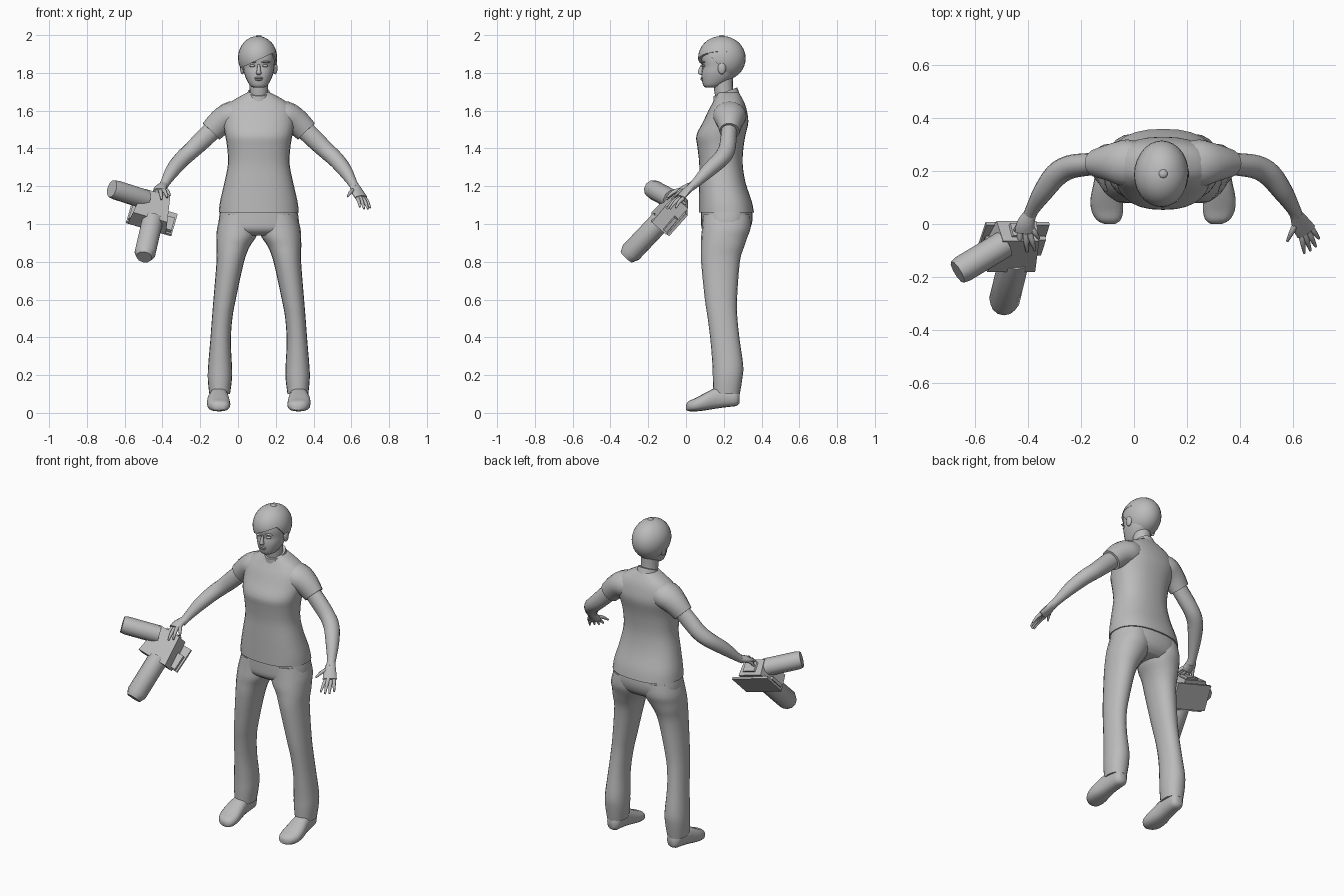
import bpy, bmesh, math
from mathutils import Vector, Matrix

if "Cube" in bpy.data.objects:
    bpy.data.objects.remove(bpy.data.objects["Cube"])

MID = 0.11  # centre line of the figure
X, Y, Z = Vector((1, 0, 0)), Vector((0, 1, 0)), Vector((0, 0, 1))

grey = bpy.data.materials.new("plain_grey")
grey.use_nodes = True
grey.diffuse_color = (0.5, 0.5, 0.5, 1)
grey.node_tree.nodes["Principled BSDF"].inputs["Base Color"].default_value = (0.5, 0.5, 0.5, 1)


def finish(name, bm, angle=50):
    bmesh.ops.recalc_face_normals(bm, faces=bm.faces)
    mesh = bpy.data.meshes.new(name)
    bm.to_mesh(mesh)
    bm.free()
    mesh.materials.append(grey)
    ob = bpy.data.objects.new(name, mesh)
    bpy.context.collection.objects.link(ob)
    bpy.ops.object.select_all(action='DESELECT')
    ob.select_set(True)
    bpy.context.view_layer.objects.active = ob
    bpy.ops.object.shade_smooth_by_angle(angle=math.radians(angle))
    return ob


def smooth_path(rows, steps):
    """Catmull-Rom interpolation through rows of numbers."""
    rows = [Vector(r) for r in rows]
    out = []
    for i in range(len(rows) - 1):
        a, b, c, d = (rows[max(0, min(len(rows) - 1, i + k))] for k in (-1, 0, 1, 2))
        for s in range(steps):
            t = s / steps
            out.append(b + (c - a) * (t / 2) + (a * 2 - b * 5 + c * 4 - d) * (t * t / 2)
                       + (b * 3 - a - c * 3 + d) * (t ** 3 / 2))
    return out + [rows[-1]]


def loft(name, rows, sides=16, axes=None, power=1.0, steps=3, angle=50):
    """Skin over ellipses (x, y, z, half width, half depth)."""
    rows = smooth_path(rows, steps)
    bm = bmesh.new()
    rings = []
    for i, r in enumerate(rows):
        centre = Vector(r[:3])
        if axes:
            u, v = axes
        else:
            ahead, behind = rows[min(i + 1, len(rows) - 1)], rows[max(i - 1, 0)]
            t = (Vector(ahead[:3]) - Vector(behind[:3])).normalized()
            u = t.cross(Z).normalized()
            v = u.cross(t)
        ring = []
        for k in range(sides):
            c, s = math.cos(math.tau * k / sides), math.sin(math.tau * k / sides)
            c, s = (math.copysign(abs(q) ** power, q) for q in (c, s))
            ring.append(bm.verts.new(centre + u * c * max(r[3], .004) + v * s * max(r[4], .004)))
        rings.append(ring)
    for lo, hi in zip(rings, rings[1:]):
        for k in range(sides):
            j = (k + 1) % sides
            bm.faces.new((lo[k], lo[j], hi[j], hi[k]))
    bm.faces.new(rings[0])
    bm.faces.new(rings[-1])
    return finish(name, bm, angle)


def stack(name, rows, x=MID, **kw):
    """Horizontal rings given as (height, half width, front, back)."""
    return loft(name, [(x, (f + b) / 2, z, w, (b - f) / 2) for z, w, f, b in rows],
                axes=(X, Y), **kw)


def ellipsoid(name, centre, size, cuts=(), segments=20):
    bm = bmesh.new()
    bmesh.ops.create_uvsphere(bm, u_segments=segments, v_segments=segments // 2 + 2, radius=1)
    bmesh.ops.transform(bm, matrix=Matrix.Translation(centre) @ Matrix.Diagonal((*size, 1)), verts=bm.verts)
    for point, normal in cuts:
        cut = bmesh.ops.bisect_plane(bm, geom=bm.verts[:] + bm.edges[:] + bm.faces[:],
                                     plane_co=point, plane_no=normal, clear_inner=True)
        edges = [e for e in cut["geom_cut"] if isinstance(e, bmesh.types.BMEdge)]
        bmesh.ops.holes_fill(bm, edges=edges)
    return finish(name, bm)


# Shirt body, collar and hips
stack("shirt", [(1.06, .212, .07, .36), (1.12, .205, .07, .348), (1.22, .182, .07, .315),
                (1.32, .163, .07, .30), (1.41, .168, .06, .305), (1.47, .178, .055, .315),
                (1.54, .19, .09, .33), (1.60, .185, .118, .322), (1.64, .155, .14, .31),
                (1.67, .11, .155, .295), (1.695, .062, .165, .28)], sides=28, power=.85)
loft("collar", [(MID, .215, 1.66, .067, .075), (MID, .208, 1.70, .058, .067)],
     axes=(X, Vector((0, .94, .34))), sides=20)
stack("trouser_hips", [(1.075, .203, .08, .35), (1.02, .212, .08, .352), (.97, .205, .085, .335),
                       (.94, .15, .12, .30)], sides=28, power=.85)

# Neck and face
loft("neck", [(MID, .215, 1.64, .052, .052), (MID, .20, 1.70, .049, .05),
              (MID, .195, 1.80, .052, .055)], axes=(X, Y))
stack("head", [(1.722, .024, .105, .16), (1.732, .045, .092, .19), (1.765, .065, .084, .24),
               (1.80, .078, .083, .265), (1.835, .083, .088, .275), (1.88, .086, .082, .285),
               (1.94, .075, .10, .27), (1.97, .03, .15, .22)], sides=20, power=.9)
loft("nose", [(MID, .086, 1.845, .007, .006), (MID, .077, 1.815, .010, .012),
              (MID, .077, 1.797, .014, .014), (MID, .086, 1.789, .008, .006)], sides=10, axes=(X, Y))
for z, w in ((1.773, .024), (1.764, .020)):
    ellipsoid("lip", (MID, .087, z), (w, .010, .006), segments=12)
for s, side in ((1, "left"), (-1, "right")):
    ellipsoid(side + "_ear", (MID + s * .087, .19, 1.825), (.012, .022, .033), segments=12)
    ellipsoid(side + "_eye", (MID + s * .034, .094, 1.838), (.016, .012, .007), segments=12)
    ellipsoid(side + "_brow", (MID + s * .036, .092, 1.858), (.025, .012, .006), segments=12)

# Short hair: back cap, swept fringe and crown tuft
ellipsoid("hair_back", (.105, .192, 1.877), (.102, .124, .118),
          [((MID, .165, 1.85), (0, .75, .66))], segments=28)
ellipsoid("hair_fringe", (.104, .187, 1.88), (.104, .123, .115),
          [((.02, .1, 1.828), (-.42, 0, .9)), ((.1, .25, 1.86), (0, -.5, .85))], segments=28)
ellipsoid("crown_tuft", (MID, .19, 1.99), (.018, .018, .011), segments=10)

for s, side in ((1, "left"), (-1, "right")):
    # Trouser leg
    leg = [(1.05, .115, .31, .09, .34), (.98, .11, .33, .085, .342), (.93, .125, .334, .08, .325),
           (.88, .158, .335, .08, .308), (.80, .188, .334, .08, .285), (.60, .232, .35, .10, .27),
           (.50, .25, .358, .115, .272), (.38, .258, .367, .13, .285), (.25, .252, .378, .14, .303),
           (.18, .252, .38, .142, .298), (.10, .262, .372, .145, .285)]
    loft(side + "_trouser_leg", [(MID + s * ((a + b) / 2 - MID), (f + k) / 2, z, (b - a) / 2, (k - f) / 2)
                                 for z, a, b, f, k in leg], axes=(X, Y), sides=20, power=.92)
    # Shoe, skinned from toe to heel
    foot = [(.312, .0, .030, .02, .015), (.316, .015, .036, .045, .027), (.321, .05, .043, .06, .035),
            (.324, .10, .059, .060, .046), (.322, .16, .078, .050, .055), (.318, .22, .083, .045, .052),
            (.316, .265, .083, .040, .047), (.316, .283, .083, .022, .032)]
    loft(side + "_shoe", [(MID + s * (x - MID), *r) for x, *r in foot], axes=(X, Z), power=.8)
    # Sleeve and bare arm
    sleeve = [(.17, .225, 1.575, .075, .075), (.25, .23, 1.572, .09, .078),
              (.31, .232, 1.54, .072, .070), (.362, .23, 1.49, .053, .062)]
    arm = [(.33, .23, 1.52, .042, .05), (.40, .225, 1.453, .043, .05), (.465, .215, 1.39, .045, .046),
           (.515, .185, 1.345, .045, .043), (.565, .12, 1.285, .038, .038),
           (.605, .055, 1.22, .026, .025), (.62, .02, 1.19, .025, .020)]
    for name, rows in (("sleeve", sleeve), ("arm", arm)):
        loft(f"{side}_{name}", [(MID + s * (x - MID), *r) for x, *r in rows])

# Hands: palm rows, then finger paths (knuckle, tip)
hands = {
    "left": ([(.615, .035, 1.205, .025, .020), (.632, 0, 1.17, .036, .018), (.652, -.03, 1.14, .040, .014)],
             [((.632, -.03, 1.14), (.645, -.11, 1.09)), ((.645, -.035, 1.14), (.668, -.10, 1.08)),
              ((.66, -.03, 1.135), (.688, -.085, 1.08)), ((.67, -.015, 1.135), (.70, -.055, 1.085)),
              ((.615, .005, 1.18), (.58, -.065, 1.145))]),
    "right": ([(-.395, .035, 1.205, .025, .020), (-.41, 0, 1.19, .034, .020), (-.412, -.03, 1.175, .038, .016)],
              [((-.385, -.02, 1.18), (-.36, -.055, 1.15)), ((-.395, -.035, 1.18), (-.375, -.10, 1.14)),
               ((-.41, -.035, 1.175), (-.405, -.105, 1.13)), ((-.43, -.03, 1.17), (-.435, -.09, 1.13)),
               ((-.425, .01, 1.19), (-.455, -.03, 1.14))])}
for side, (palm, fingers) in hands.items():
    loft(side + "_palm", palm, sides=12)
    for root, tip in fingers:
        bend = (Vector(root) + Vector(tip)) / 2 + Z * .008
        loft(side + "_finger", [(*root, .012, .012), (*bend, .010, .010), (*tip, .005, .005)], sides=8)

# Hand-held machine: local x is width, y runs down its length, z faces up and forward
wide = Vector((.96, 0, -.28)).normalized()
down = Vector((-.2, -.65, -.73))
down = (down - wide * down.dot(wide)).normalized()
face = down.cross(wide)
frame = Matrix((wide, down, face)).transposed().to_4x4()
frame.translation = (-.455, -.085, 1.07)


def block(name, centre, size, taper=1.0, wedge=1.0):
    bm = bmesh.new()
    bmesh.ops.create_cube(bm, size=1)
    for v in bm.verts:
        if v.co.y < 0:
            v.co.x *= taper
        if v.co.z > 0:
            v.co.x *= wedge
        v.co = frame @ (Vector(centre) + Vector(a * b for a, b in zip(v.co, size)))
    finish(name, bm, 20)


def barrel(name, start, end, radius, tip):
    a, b = Vector(start), Vector(end)
    lip = a.lerp(b, .88)
    loft(name, [(*a, radius, radius), (*lip, radius, radius), (*b, tip, tip)], sides=10, steps=1, angle=40)


block("machine_body", (0, 0, 0), (.21, .18, .10), .75, .9)
block("machine_back_plate", (.01, .005, -.055), (.25, .15, .015))
block("machine_side_rib", (.01, .03, -.03), (.235, .09, .02))
block("machine_top_handle", (.01, -.085, .0), (.10, .03, .06), .8)
barrel("side_barrel", (-.49, -.075, 1.13), (-.668, -.182, 1.187), .052, .047)
barrel("lower_barrel", (-.452, -.13, 1.02), (-.497, -.315, .825), .058, .042)
